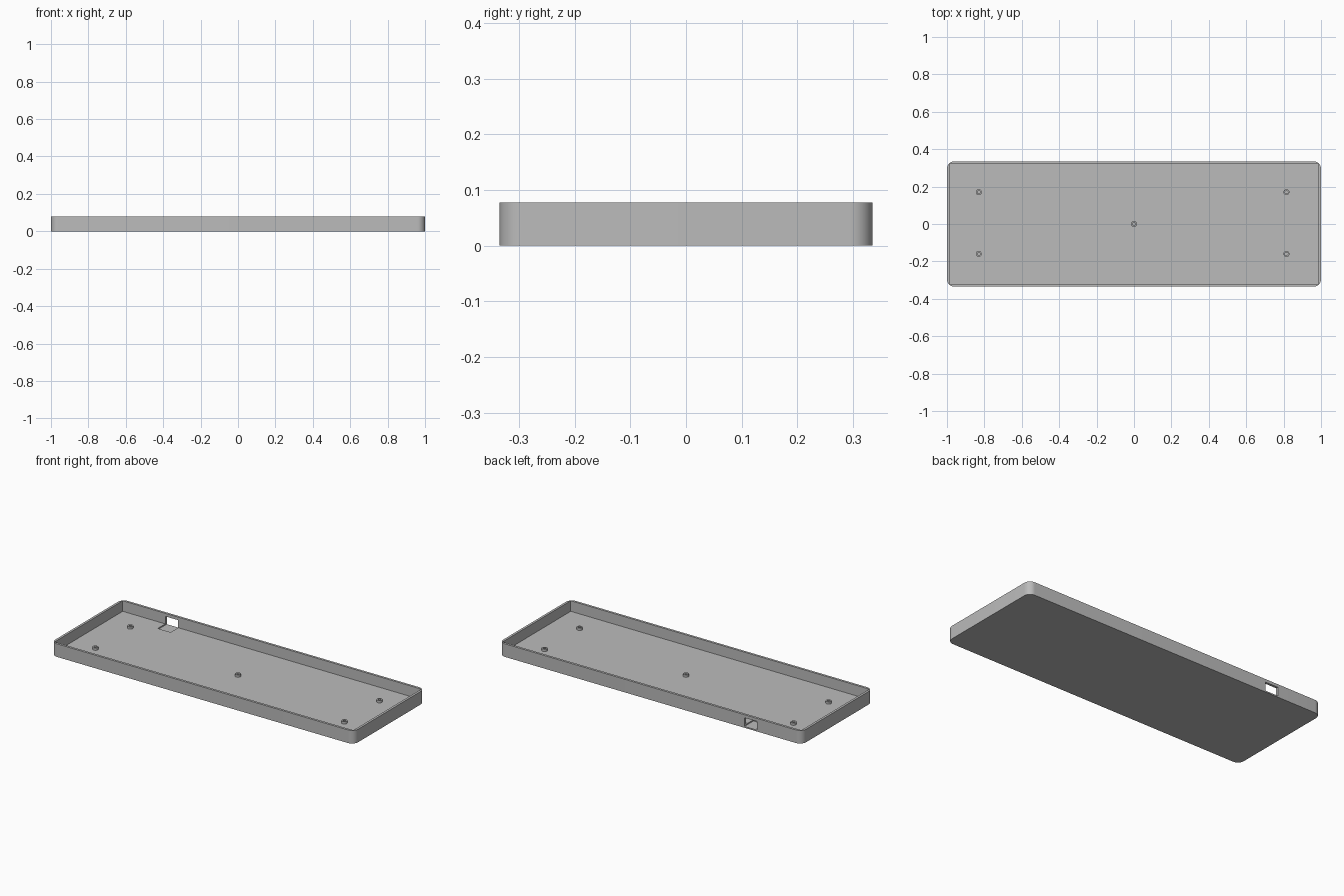
import bpy, bmesh, math

cube = bpy.data.objects.get("Cube")
if cube:
    bpy.data.objects.remove(cube, do_unlink=True)

LENGTH, WIDTH, HEIGHT = 2.0, 0.67, 0.078
WALL, FLOOR, RADIUS = 0.014, 0.015, 0.04

grey = bpy.data.materials.new("grey plastic")
grey.use_nodes = True
colour = (0.5, 0.5, 0.5, 1)
grey.diffuse_color = colour
grey.node_tree.nodes["Principled BSDF"].inputs["Base Color"].default_value = colour


def prism(name, outline, z0, z1):
    """Extrude a flat outline from z0 to z1."""
    bm = bmesh.new()
    face = bm.faces.new([bm.verts.new((x, y, z0)) for x, y in outline])
    top = bmesh.ops.extrude_face_region(bm, geom=[face])["geom"]
    verts = [v for v in top if isinstance(v, bmesh.types.BMVert)]
    bmesh.ops.translate(bm, verts=verts, vec=(0, 0, z1 - z0))
    bmesh.ops.recalc_face_normals(bm, faces=bm.faces)
    mesh = bpy.data.meshes.new(name)
    bm.to_mesh(mesh)
    bm.free()
    mesh.materials.append(grey)
    obj = bpy.data.objects.new(name, mesh)
    bpy.context.collection.objects.link(obj)
    return obj


def rectangle(x0, x1, y0, y1):
    return [(x0, y0), (x1, y0), (x1, y1), (x0, y1)]


def circle(x, y, radius, sides=24):
    angles = [2 * math.pi * i / sides for i in range(sides)]
    return [(x + radius * math.cos(a), y + radius * math.sin(a)) for a in angles]


def rounded_rectangle(hx, hy, radius, steps=10):
    points = []
    for quarter, (sx, sy) in enumerate([(1, 1), (-1, 1), (-1, -1), (1, -1)]):
        for i in range(steps + 1):
            a = math.pi / 2 * (quarter + i / steps)
            points.append((sx * (hx - radius) + radius * math.cos(a),
                           sy * (hy - radius) + radius * math.sin(a)))
    return points


def smooth(obj):
    bpy.ops.object.select_all(action='DESELECT')
    obj.select_set(True)
    bpy.context.view_layer.objects.active = obj
    bpy.ops.object.shade_smooth_by_angle(angle=math.radians(30))


def cut(obj, cutter):
    mod = obj.modifiers.new("cut", 'BOOLEAN')
    mod.operation, mod.solver, mod.object = 'DIFFERENCE', 'EXACT', cutter
    bpy.context.view_layer.objects.active = obj
    bpy.ops.object.modifier_apply(modifier=mod.name)
    bpy.data.objects.remove(cutter, do_unlink=True)


# Tray: rounded outside, square-cornered cavity, port opening in the back wall
hx, hy = LENGTH / 2, WIDTH / 2
tray = prism("tray", rounded_rectangle(hx, hy, RADIUS), 0, HEIGHT)
cut(tray, prism("cavity", rectangle(WALL - hx, hx - WALL, WALL - hy, hy - WALL),
                FLOOR, HEIGHT + 0.1))
cut(tray, prism("port", rectangle(-0.705, -0.62, 0.25, hy + 0.1), 0.008, 0.06))
smooth(tray)

# Hollow screw posts standing on the floor
for i, (x, y) in enumerate([(-0.83, 0.17), (-0.83, -0.16), (0, 0),
                            (0.815, 0.17), (0.815, -0.16)]):
    post = prism(f"screw_post_{i + 1}", circle(x, y, 0.016), FLOOR - 0.002, FLOOR + 0.014)
    cut(post, prism("screw_hole", circle(x, y, 0.008), FLOOR, FLOOR + 0.1))
    smooth(post)
